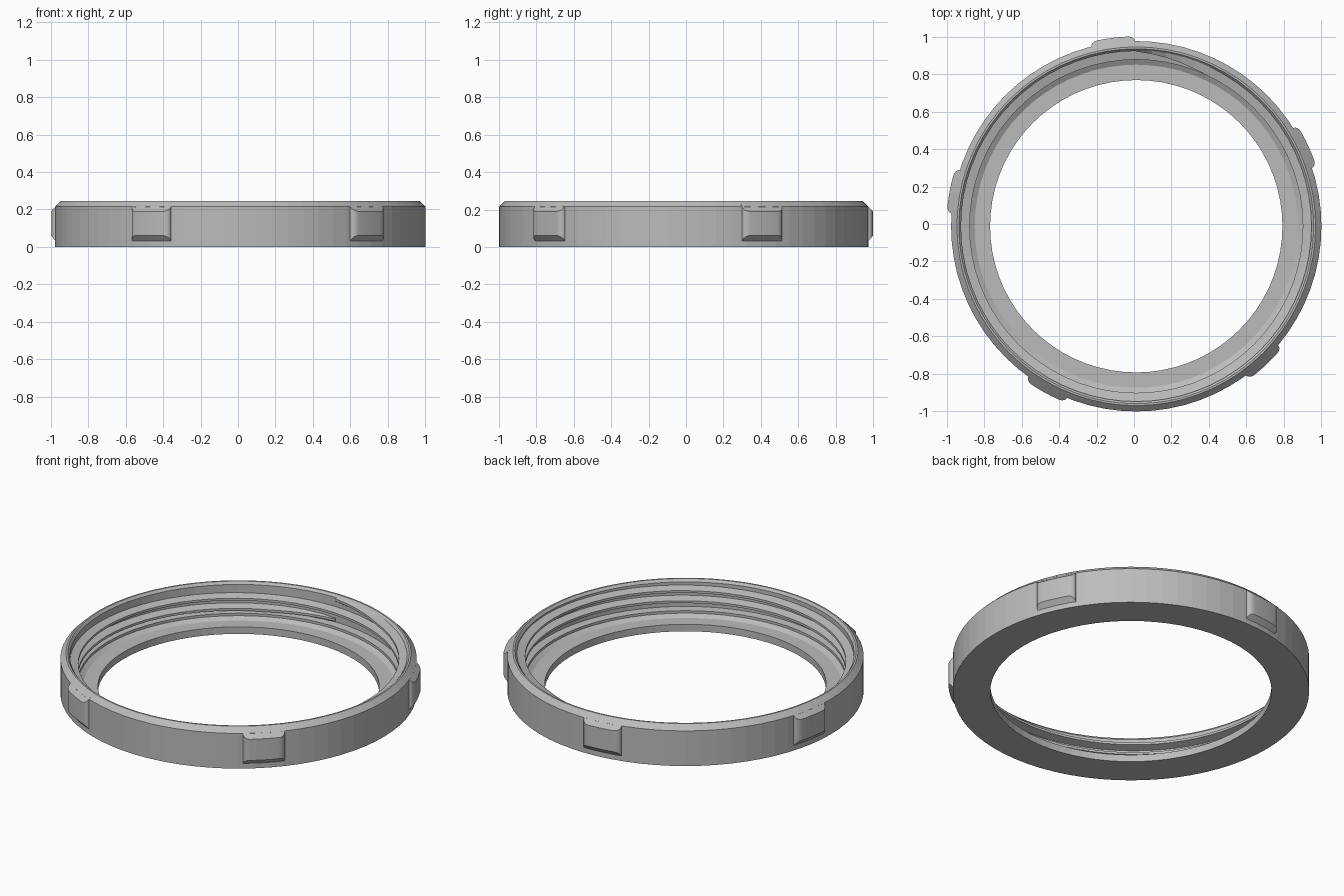
import bpy, bmesh, math
from mathutils import Vector

cube = bpy.data.objects.get("Cube")
if cube:
    bpy.data.objects.remove(cube)

CENTRE = Vector((0.012, -0.012, 0))
SEGMENTS = 72
WALL = 0.988        # outer wall radius
ROOT = 0.935        # inner wall radius

grey = bpy.data.materials.new("light grey")
grey.use_nodes = True
colour = (0.5, 0.5, 0.5, 1)
grey.diffuse_color = colour
grey.node_tree.nodes["Principled BSDF"].inputs["Base Color"].default_value = colour


def polar(radius, angle, z):
    return CENTRE + Vector((radius * math.cos(angle), radius * math.sin(angle), z))


def sweep(name, sections, closed):
    """Skin a row of closed sections, each a list of points."""
    bm = bmesh.new()
    rows = [[bm.verts.new(p) for p in s] for s in sections]
    pairs = list(zip(rows, rows[1:]))
    if closed:
        pairs.append((rows[-1], rows[0]))
    else:
        bm.faces.new(rows[0])
        bm.faces.new(rows[-1])
    n = len(rows[0])
    for a, b in pairs:
        for i in range(n):
            j = (i + 1) % n
            bm.faces.new((a[i], b[i], b[j], a[j]))
    bmesh.ops.recalc_face_normals(bm, faces=bm.faces)
    mesh = bpy.data.meshes.new(name)
    bm.to_mesh(mesh)
    bm.free()
    obj = bpy.data.objects.new(name, mesh)
    bpy.context.collection.objects.link(obj)
    mesh.materials.append(grey)
    return obj


# Ring body: flat base flange, stepped seat, inner wall and bevelled rim
profile = [(0.78, 0), (WALL, 0), (WALL, 0.215), (0.957, 0.245), (0.947, 0.245),
           (ROOT, 0.23), (ROOT, 0.08), (0.89, 0.075), (0.89, 0.06),
           (0.862, 0.043), (0.78, 0.043)]
sweep("ring_body",
      [[polar(r, math.tau * k / SEGMENTS, z) for r, z in profile] for k in range(SEGMENTS)],
      True)

# Internal screw thread: two turns, fading into the wall at both ends
turns, pitch, low = 2, 0.062, 0.092
steps = turns * SEGMENTS
sections = []
for k in range(steps + 1):
    angle = math.pi / 2 + math.tau * k / SEGMENTS
    z = low + pitch * k / SEGMENTS
    fade = min(1, (min(k, steps - k) + 0.3) / 5)
    crest = ROOT - 0.046 * fade
    sections.append([polar(r, angle, z + dz) for r, dz in
                     ((ROOT + 0.008, -0.022), (crest, -0.007),
                      (crest, 0.007), (ROOT + 0.008, 0.022))])
sweep("inner_thread", sections, False)

# Five grip lugs with rounded ends, bevelled above and below
half, corner, height = math.radians(6.8), math.radians(2.2), 0.025
for n in range(5):
    middle = math.radians(25.2 + 72 * n)
    sections = []
    for k in range(33):
        offset = -half * math.cos(math.pi * k / 32)
        edge = min(1, (half - abs(offset)) / corner)
        r = WALL + height * math.sqrt(max(0, 1 - (1 - edge) ** 2))
        sections.append([polar(q, middle + offset, z) for q, z in
                         ((0.96, 0.03), (WALL - 0.002, 0.03), (r, 0.032 + (r - WALL) * 1.15),
                          (r, 1.203 - r), (0.96, 0.241))])
    lug = sweep("grip_lug_%d" % (n + 1), sections, False)
    bpy.ops.object.select_all(action='DESELECT')
    lug.select_set(True)
    bpy.context.view_layer.objects.active = lug
    bpy.ops.object.shade_smooth_by_angle(angle=math.radians(25))
